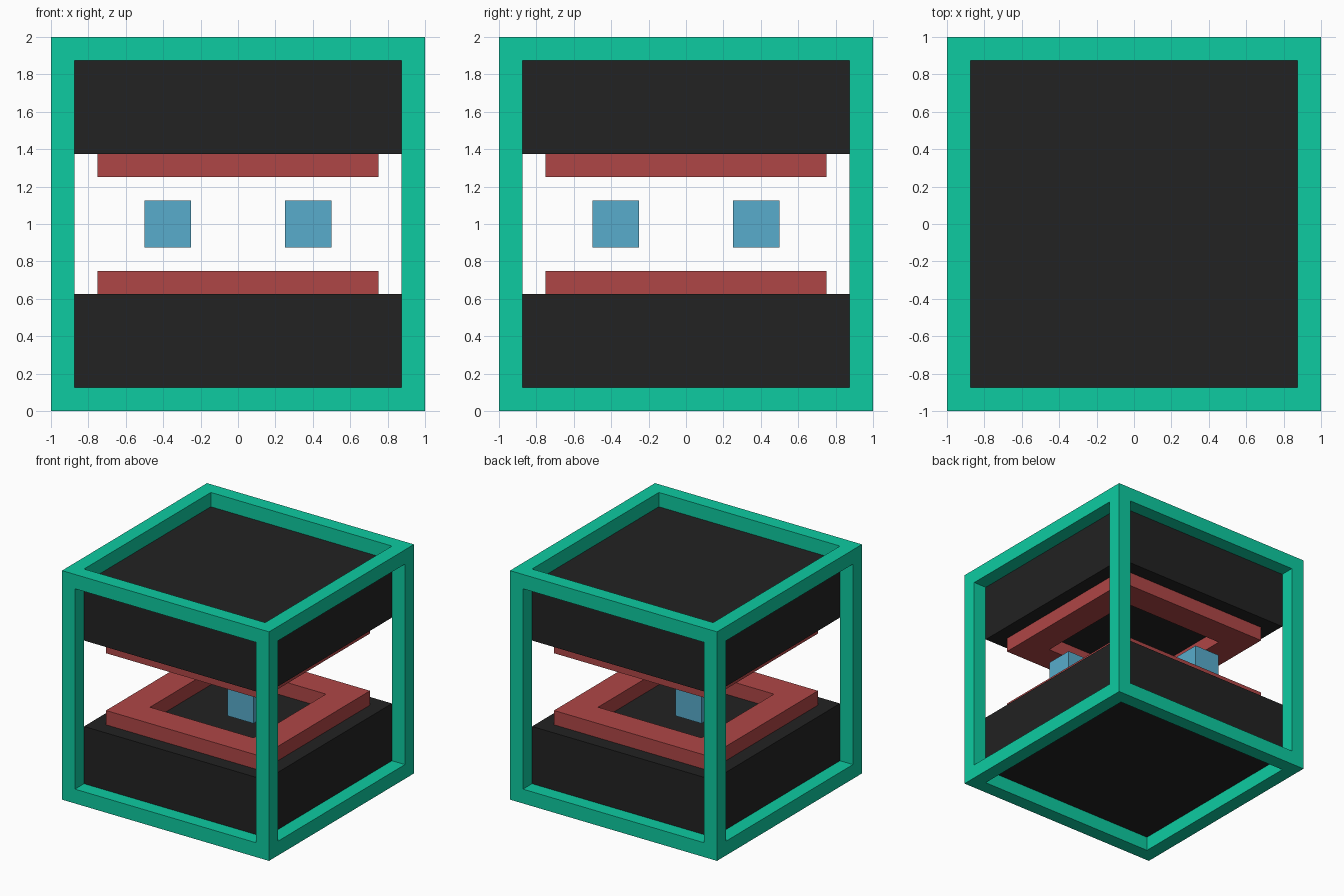
import bpy, bmesh
from mathutils import Vector

if "Cube" in bpy.data.objects:
    bpy.data.objects.remove(bpy.data.objects["Cube"])


def material(name, rgb):
    lin = [((c / 255 + 0.055) / 1.055) ** 2.4 for c in rgb]
    m = bpy.data.materials.new(name)
    m.diffuse_color = (*lin, 1)
    m.use_nodes = True
    m.node_tree.nodes["Principled BSDF"].inputs["Base Color"].default_value = m.diffuse_color
    return m


TEAL = material("teal", (13, 203, 161))
BLACK = material("charcoal", (34, 34, 34))
RED = material("brick red", (175, 70, 70))
BLUE = material("sky blue", (88, 172, 204))


def add_object(name, bm, mat):
    bmesh.ops.recalc_face_normals(bm, faces=bm.faces)
    mesh = bpy.data.meshes.new(name)
    bm.to_mesh(mesh)
    bm.free()
    mesh.materials.append(mat)
    ob = bpy.data.objects.new(name, mesh)
    bpy.context.collection.objects.link(ob)
    return ob


def box(name, size, centre, mat):
    bm = bmesh.new()
    bmesh.ops.create_cube(bm, size=1)
    for v in bm.verts:
        v.co = Vector(a * b for a, b in zip(v.co, size)) + Vector(centre)
    return add_object(name, bm, mat)


def square_ring(name, inner, outer, z0, z1, mat):
    bm = bmesh.new()
    profile = [(outer, z0), (outer, z1), (inner, z1), (inner, z0)]
    corners = [(-1, -1), (1, -1), (1, 1), (-1, 1)]
    rows = [[bm.verts.new((sx * r, sy * r, z)) for r, z in profile]
            for sx, sy in corners]
    for i in range(4):
        a, b = rows[i], rows[(i + 1) % 4]
        for j in range(4):
            k = (j + 1) % 4
            bm.faces.new((a[j], b[j], b[k], a[k]))
    return add_object(name, bm, mat)


def cage(name, bar, mat):
    # cube with every side inset, pushed in by one bar width and opened
    bm = bmesh.new()
    bmesh.ops.create_cube(bm, size=2)
    panels = list(bm.faces)
    bmesh.ops.inset_individual(bm, faces=panels, thickness=bar, use_even_offset=True)
    panels = bmesh.ops.extrude_discrete_faces(bm, faces=panels)["faces"]
    for f in panels:
        f.normal_update()
        bmesh.ops.translate(bm, verts=f.verts, vec=-f.normal * bar)
    bmesh.ops.delete(bm, geom=panels, context='FACES')
    bmesh.ops.remove_doubles(bm, verts=bm.verts, dist=1e-4)
    bmesh.ops.translate(bm, verts=bm.verts, vec=(0, 0, 1))
    return add_object(name, bm, mat)


# Open frame around everything
cage("outer_frame", 0.125, TEAL)

# Dark slabs and the red rings mounted on their facing sides
for label, s in (("lower", -1), ("upper", 1)):
    box(label + "_block", (1.75, 1.75, 0.5), (0, 0, 1 + s * 0.625), BLACK)
    z0, z1 = sorted((1 + s * 0.25, 1 + s * 0.375))
    square_ring(label + "_ring", 0.5, 0.75, z0, z1, RED)

# Two floating cubes on one diagonal
for label, s in (("right", 1), ("left", -1)):
    box(label + "_floating_cube", (0.25,) * 3, (s * 0.375, -s * 0.375, 1), BLUE)
